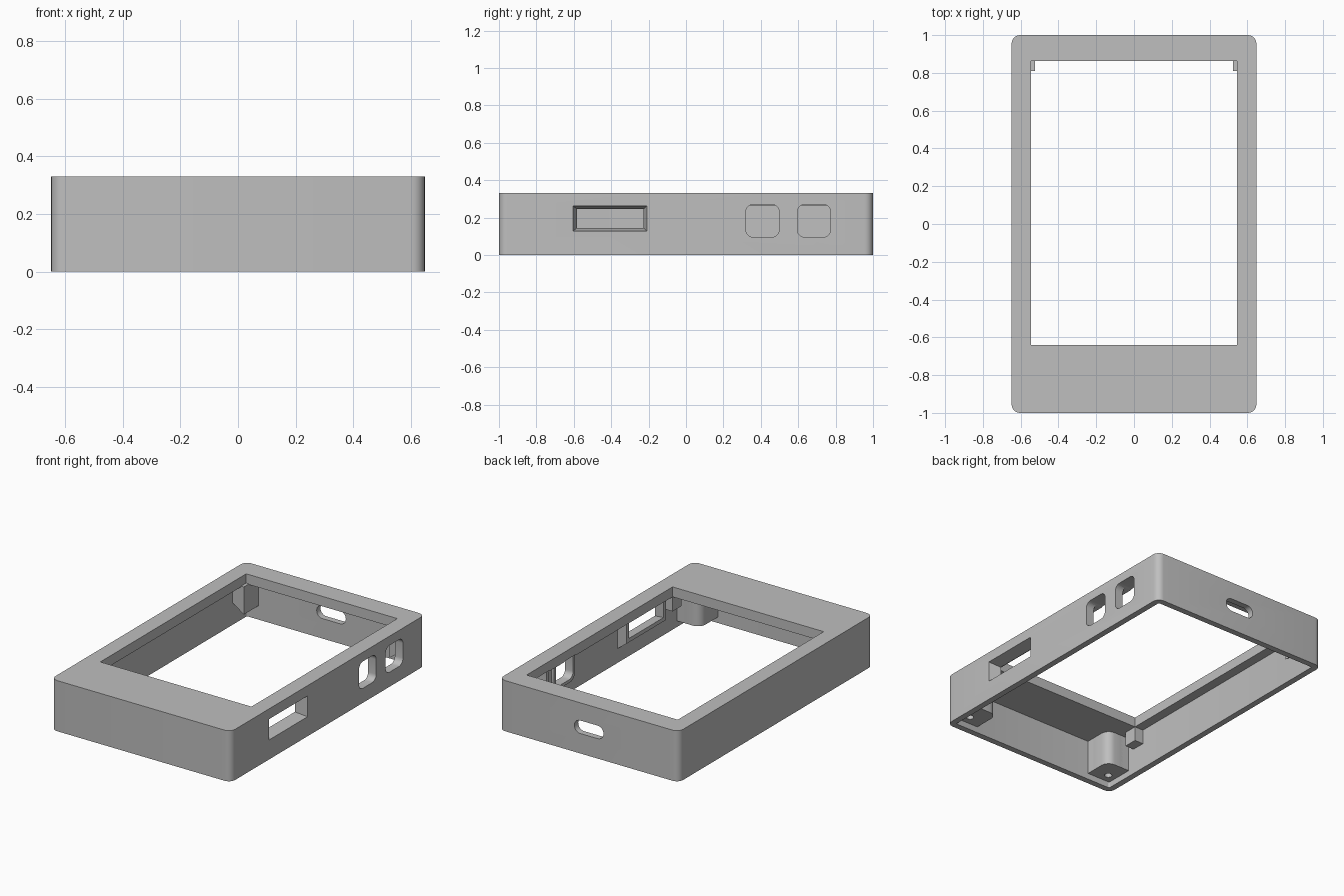
import bpy, bmesh, math
from mathutils import Vector

if "Cube" in bpy.data.objects:
    bpy.data.objects.remove(bpy.data.objects["Cube"])

W, L, H = 0.648, 1.0, 0.33      # half width, half length, height
T, PLATE = 0.04, 0.065          # wall and top plate thickness

grey = bpy.data.materials.new("light_grey")
grey.diffuse_color = (0.52, 0.52, 0.52, 1)
grey.use_nodes = True
grey.node_tree.nodes["Principled BSDF"].inputs["Base Color"].default_value = grey.diffuse_color


def rounded_rect(u0, u1, v0, v1, r, seg=6):
    if r <= 0:
        return [(u0, v0), (u1, v0), (u1, v1), (u0, v1)]
    pts = []
    centres = [(u1 - r, v1 - r), (u0 + r, v1 - r), (u0 + r, v0 + r), (u1 - r, v0 + r)]
    for k, (cu, cv) in enumerate(centres):
        for i in range(seg + 1):
            a = math.pi / 2 * (k + i / seg)
            pts.append((cu + r * math.cos(a), cv + r * math.sin(a)))
    return pts


def loft(name, axis, start, end):
    """Solid between two (position, outline) sections along an axis."""
    place = {'x': lambda u, v, w: (w, u, v),
             'y': lambda u, v, w: (u, w, v),
             'z': lambda u, v, w: (u, v, w)}[axis]
    bm = bmesh.new()
    rings = [[bm.verts.new(place(u, v, w)) for u, v in pts] for w, pts in (start, end)]
    n = len(rings[0])
    for ring in rings:
        bm.faces.new(ring)
    for i in range(n):
        j = (i + 1) % n
        bm.faces.new((rings[0][i], rings[0][j], rings[1][j], rings[1][i]))
    bmesh.ops.recalc_face_normals(bm, faces=bm.faces)
    me = bpy.data.meshes.new(name)
    bm.to_mesh(me)
    bm.free()
    me.materials.append(grey)
    ob = bpy.data.objects.new(name, me)
    bpy.context.collection.objects.link(ob)
    return ob


def prism(name, axis, lo, hi, pts):
    return loft(name, axis, (lo, pts), (hi, pts))


def box(name, x0, x1, y0, y1, z0, z1):
    return prism(name, 'z', z0, z1, rounded_rect(x0, x1, y0, y1, 0))


def cut(ob, cutters):
    for c in cutters:
        m = ob.modifiers.new("cut", 'BOOLEAN')
        m.operation, m.solver, m.object = 'DIFFERENCE', 'EXACT', c
    dg = bpy.context.evaluated_depsgraph_get()
    me = bpy.data.meshes.new_from_object(ob.evaluated_get(dg))
    ob.modifiers.clear()
    ob.data = me


# Cutters: cavity, screen window, side openings, cable port
cavity = prism("cavity_cutter", 'z', -0.1, H - PLATE,
               rounded_rect(-W + T, W - T, -L + T, L - T, 0.01))
window = box("window_cutter", -0.545, 0.545, -0.64, 0.863, 0.2, 0.5)
port = prism("port_cutter", 'y', 0.9, 1.1, rounded_rect(-0.105, 0.105, 0.13, 0.215, 0.042))
buttons = [prism("button_cutter", 'x', 0.5, 0.8, rounded_rect(y, y + 0.178, 0.095, 0.27, 0.04))
           for y in (0.32, 0.595)]
card = loft("card_cutter", 'x',
            (0.55, rounded_rect(-0.577, -0.233, 0.15, 0.24, 0)),
            (W + 0.01, rounded_rect(-0.607, -0.207, 0.125, 0.265, 0)))

# Shell with rounded vertical corners
shell = prism("case_shell", 'z', 0, H, rounded_rect(-W, W, -L, L, 0.045))
cut(shell, [cavity, window, port, card] + buttons)
parts = [shell]

# Raised surrounds behind the side openings
inner = W - T + 0.005
surround = loft("card_slot_surround", 'x',
                (0.57, rounded_rect(-0.61, -0.2, 0.12, 0.275, 0)),
                (inner, rounded_rect(-0.65, -0.16, 0.09, 0.275, 0)))
cut(surround, [card])
parts.append(surround)
for y, c in zip((0.32, 0.595), buttons):
    ring = prism("button_surround", 'x', 0.59, inner,
                 rounded_rect(y - 0.02, y + 0.198, 0.075, 0.275, 0.05))
    cut(ring, [c])
    parts.append(ring)

for s, side in ((-1, "left"), (1, "right")):
    def span(a, b):
        return sorted((s * a, s * b))

    # Screw posts in the front corners, with blind holes
    x0, x1 = span(0.44, inner)
    outline = rounded_rect(x0, x1, -L + T - 0.005, -0.775, 0.055)
    post = prism(side + "_screw_post", 'z', 0.04, H - PLATE + 0.005, outline)
    infill = box(side + "_post_infill", *span(0.545, inner), -L + T - 0.005, -0.775,
                 0.0401, H - PLATE + 0.005)
    infill2 = box(side + "_post_front_infill", x0, x1, -L + T - 0.005, -0.88,
                  0.0402, H - PLATE + 0.005)
    hole = prism("hole_cutter", 'z', 0, 0.2,
                 [(s * 0.55 + 0.023 * math.cos(a * math.pi / 8),
                   -0.9 + 0.023 * math.sin(a * math.pi / 8)) for a in range(16)])
    for ob in (post, infill, infill2):
        cut(ob, [hole])
        parts.append(ob)
    bpy.data.objects.remove(hole)

    # Screen stop beside the window
    parts.append(box(side + "_screen_stop", *span(0.545, inner), -0.73, -0.64,
                     0.17, H - PLATE + 0.005))
    # Back corner brace with a sloped underside
    parts.append(prism(side + "_back_brace", 'y', 0.81, L - T + 0.005,
                       [(s * inner, 0.15), (s * 0.525, 0.09),
                        (s * 0.525, H - PLATE + 0.005), (s * inner, H - PLATE + 0.005)]))

for c in [cavity, window, port, card] + buttons:
    bpy.data.objects.remove(c)

# Smooth curved corners, keep edges crisp
for ob in parts:
    bpy.ops.object.select_all(action='DESELECT')
    ob.select_set(True)
    bpy.context.view_layer.objects.active = ob
    bpy.ops.object.shade_smooth_by_angle(angle=math.radians(30))
